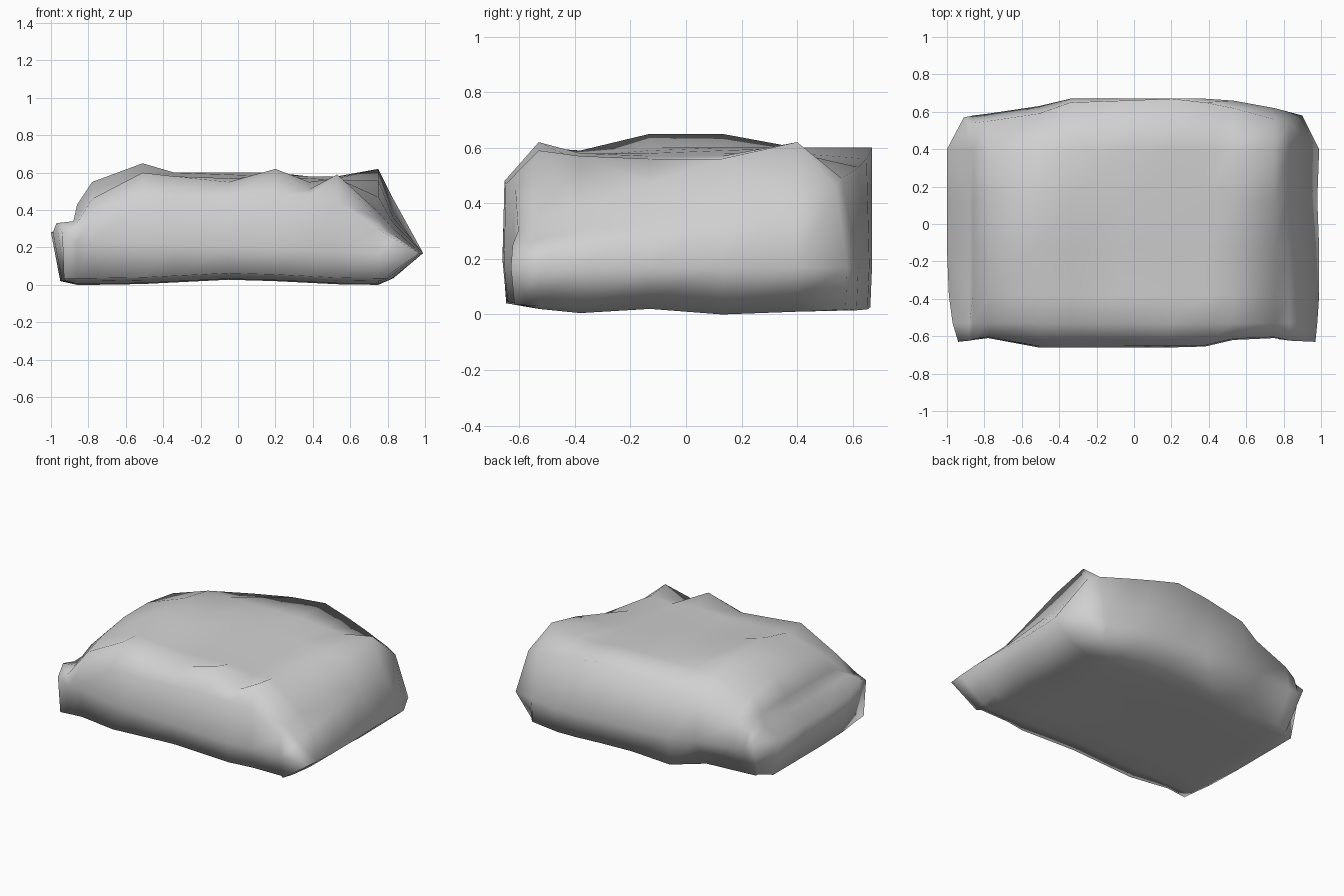
import bpy
import bmesh

default_cube = bpy.data.objects.get("Cube")
if default_cube:
    bpy.data.objects.remove(default_cube, do_unlink=True)

# Column positions across the slab and row positions front to back
columns = [-.88, -.86, -.78, -.51, -.34, -.05, .2, .38, .53, .75, .83]
rows = [-.65, -.53, -.38, -.13, .13, .4, .61]

# Height of the worn upper surface, one line per row
top_height = [
    [.31, .33, .38, .46, .46, .46, .48, .47, .45, .3, .25],
    [.34, .35, .46, .6, .58, .55, .62, .51, .59, .35, .27],
    [.34, .43, .51, .59, .58, .57, .58, .55, .57, .39, .3],
    [.34, .43, .55, .65, .6, .59, .58, .57, .56, .47, .33],
    [.34, .43, .55, .65, .6, .6, .59, .58, .57, .56, .36],
    [.34, .42, .51, .6, .6, .6, .6, .58, .58, .62, .39],
    [.33, .36, .41, .48, .53, .58, .6, .56, .53, .49, .46],
]

# Lift of the underside along each row
bottom_lift = [.035, .02, .005, .02, 0, .01, .015]

# Outline of the slab: widest points on each of the four sides
front_edge = [-.63, -.62, -.61, -.66, -.66, -.66, -.66, -.655, -.62, -.61, -.63]
back_edge = [.57, .58, .59, .63, .67, .67, .67, .67, .66, .62, .58]
left_edge = [-.94, -.97, -.99, -1, -1, -1, -.91]
right_edge = [.97, .98, .99, .99, .98, .99, .9]

# The rear rim sits a little inside the widest outline
back_rim = [.53, .54, .55, .59, .65, .66, .67, .65, .62, .56, .54]

last_column = len(columns) - 1
last_row = len(rows) - 1


def outline(i, j):
    """Plan position of a grid point pushed out to the widest outline."""
    x, y = columns[i], rows[j]
    if i == 0:
        x = left_edge[j]
    elif i == last_column:
        x = right_edge[j]
    if j == 0:
        y = front_edge[i]
    elif j == last_row:
        y = back_edge[i]
    return x, y


def top_point(i, j):
    """Upper surface, with its front and rear rims."""
    y = rows[j]
    if j == 0:
        y = front_edge[i] * .99
    elif j == last_row:
        y = back_rim[i]
    return columns[i], y, top_height[j][i]


def belt_point(i, j):
    """Widest ring: a ledge at one front corner, a low keel opposite."""
    x, y = outline(i, j)
    if i == 0:
        z = .33 if j == 1 else .28
    elif i == last_column:
        z = .17
    else:
        z = .2 - .04 * columns[i]
    return x, y, z


def bottom_point(i, j):
    """Underside, hollowed slightly along the middle."""
    x, y = outline(i, j)
    z = max(0, .03 - .05 * abs(x)) + bottom_lift[j]
    if i == 0:
        x *= .99 if j == 0 else .95
        z = max(z, .02)
    elif i == last_column:
        # The underside climbs toward the keel
        x *= .8 + .012 * j
        z += max(0, .7 * (x - .78))
    if j == 0:
        y *= .98
    elif j == last_row:
        # The rear edge is cut back toward one corner
        y *= .8 if columns[i] < -.5 else .99
    return x, y, z


# Border of the grid, walked once around
border = [(i, 0) for i in range(last_column)]
border += [(last_column, j) for j in range(last_row)]
border += [(i, last_row) for i in range(last_column, 0, -1)]
border += [(0, j) for j in range(last_row, 0, -1)]

bm = bmesh.new()
grid = [(i, j) for j in range(last_row + 1) for i in range(last_column + 1)]
top = {key: bm.verts.new(top_point(*key)) for key in grid}
bottom = {key: bm.verts.new(bottom_point(*key)) for key in grid}
belt = {key: bm.verts.new(belt_point(*key)) for key in border}

# Upper surface and underside
for sheet in (top, bottom):
    for j in range(last_row):
        for i in range(last_column):
            corners = [(i, j), (i + 1, j), (i + 1, j + 1), (i, j + 1)]
            bm.faces.new([sheet[key] for key in corners])

# Side walls above and below the belt
for here, after in zip(border, border[1:] + border[:1]):
    for low, high in ((bottom, belt), (belt, top)):
        bm.faces.new([low[here], low[after], high[after], high[here]])

bmesh.ops.recalc_face_normals(bm, faces=bm.faces)
for face in bm.faces:
    face.smooth = True

mesh = bpy.data.meshes.new("rock_slab")
bm.to_mesh(mesh)
bm.free()
rock = bpy.data.objects.new("rock_slab", mesh)
bpy.context.collection.objects.link(rock)

# Plain stone colour
stone = bpy.data.materials.new("stone_grey")
stone.use_nodes = True
colour = (.63, .63, .63, 1)
stone.diffuse_color = colour
stone.node_tree.nodes["Principled BSDF"].inputs["Base Color"].default_value = colour
mesh.materials.append(stone)
